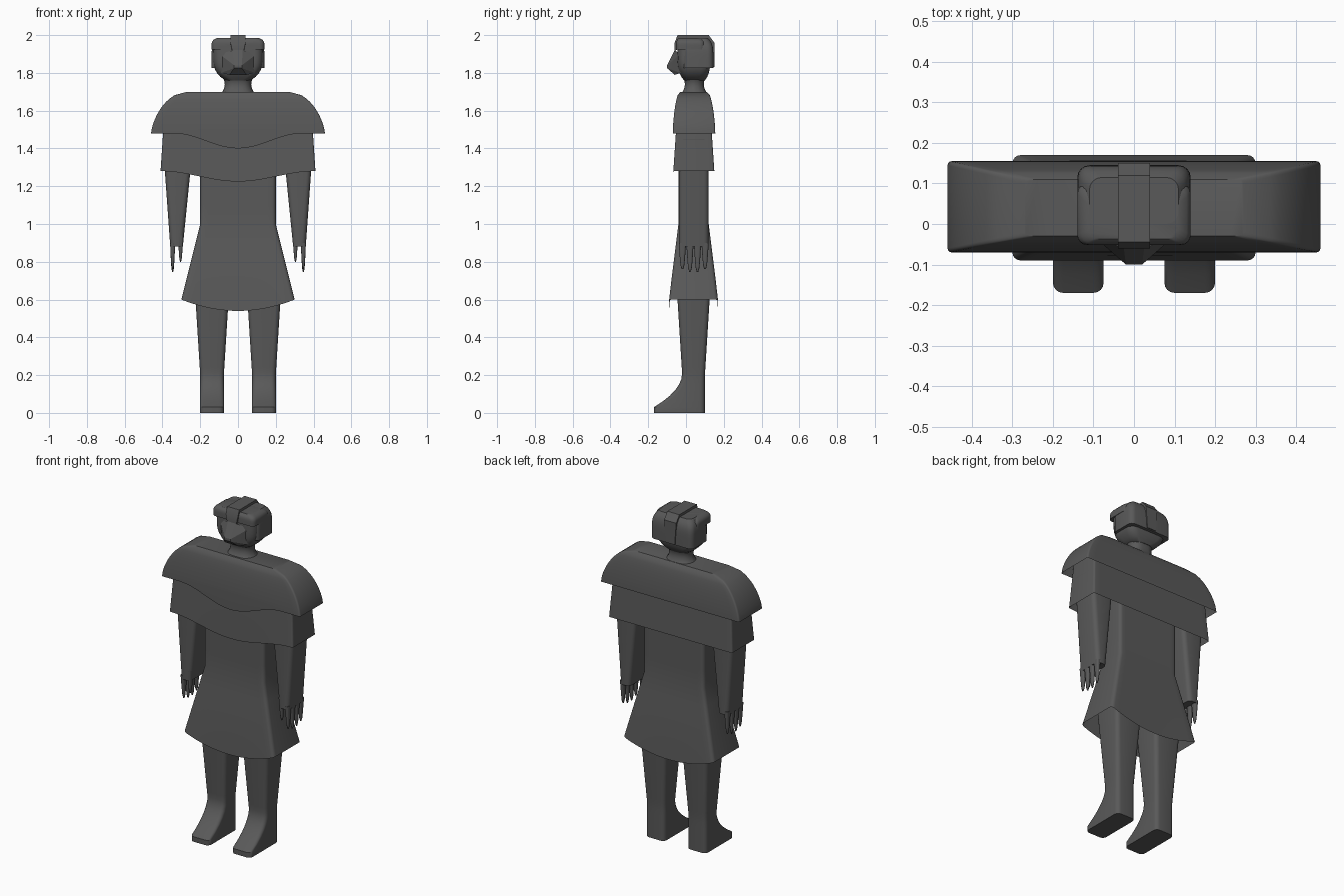
import bpy, bmesh, math

cube = bpy.data.objects.get("Cube")
if cube:
    bpy.data.objects.remove(cube, do_unlink=True)

colour = (0.1, 0.1, 0.1, 1)
grey = bpy.data.materials.new("dark grey")
grey.use_nodes = True
grey.diffuse_color = colour
grey.node_tree.nodes["Principled BSDF"].inputs["Base Color"].default_value = colour


def finish(name, bm, angle=35):
    """Turn the bmesh into a shaded object."""
    bmesh.ops.recalc_face_normals(bm, faces=bm.faces)
    mesh = bpy.data.meshes.new(name)
    bm.to_mesh(mesh)
    bm.free()
    mesh.materials.append(grey)
    obj = bpy.data.objects.new(name, mesh)
    bpy.context.collection.objects.link(obj)
    bpy.ops.object.select_all(action='DESELECT')
    obj.select_set(True)
    bpy.context.view_layer.objects.active = obj
    bpy.ops.object.shade_smooth_by_angle(angle=math.radians(angle))


def outline(left, right, front, back, radius, cuts):
    """Rounded rectangle with extra points along its front and back edges."""
    radius = min(radius, (right - left) * 0.49, (back - front) * 0.49)
    west, east = left + radius, right - radius
    south, north = front + radius, back - radius
    corners = ((east, north), (west, north), (west, south), (east, south))
    points = []
    for quarter, (x, y) in enumerate(corners):
        for step in range(5):
            angle = math.pi / 2 * (quarter + step / 4)
            points.append((x + radius * math.cos(angle), y + radius * math.sin(angle)))
        if quarter % 2 == 0:
            start, edge = points[-1]
            end = corners[quarter + 1][0]
            for cut in range(1, cuts):
                points.append((start + (end - start) * cut / cuts, edge))
    return points


def loft(name, bottom, top, steps, rule, radius, side=1, cuts=1, hem=None):
    """Stack outlines; rule(t, z) gives left, right, front and back at each height."""
    bm = bmesh.new()
    rings = []
    for step in range(steps + 1):
        t = step / steps
        z = bottom + (top - bottom) * t
        ring = []
        for x, y in outline(*rule(t, z), radius, cuts):
            drop = hem(x, y) if hem and step == 0 else 0
            ring.append(bm.verts.new((x * side, y, z - drop)))
        rings.append(ring)
    for low, high in zip(rings, rings[1:]):
        for j in range(len(low)):
            k = (j + 1) % len(low)
            bm.faces.new((low[j], low[k], high[k], high[j]))
    bm.faces.new(rings[-1])
    if not hem:
        bm.faces.new(rings[0])
    finish(name, bm)


# Tunic with a skirt that flares below the waist and dips in front and back
def tunic_shape(t, z):
    flare = max(0, 1 - z)
    half = 0.2 + flare / 4
    return -half, half, -0.04 - flare / 8, 0.12 + flare / 8


def skirt_hem(x, y):
    return 0.06 * (1 - (x / 0.3) ** 2)


loft("tunic", 0.6, 1.6, 10, tunic_shape, 0.02, cuts=16, hem=skirt_hem)


# Two-layer shoulder cape, dipping only at the front
def lower_cape_shape(t, z):
    half = 0.41 - 0.02 * t
    return -half, half, -0.067 + 0.02 * t, 0.15 - 0.02 * t


def upper_cape_shape(t, z):
    bulge = math.sqrt(1 - t ** 1.5)
    half = 0.27 + 0.19 * bulge
    return -half, half, -0.03 - 0.04 * bulge, 0.11 + 0.045 * bulge


def front_dip(depth, reach):
    def hem(x, y):
        wave = math.cos(math.pi * min(1, abs(x) / reach))
        return depth * (1 + wave) / 2 if y < 0 else 0
    return hem


loft("lower_cape", 1.28, 1.58, 3, lower_cape_shape, 0.01, cuts=24, hem=front_dip(0.055, 0.41))
loft("upper_cape", 1.48, 1.7, 12, upper_cape_shape, 0.01, cuts=24, hem=front_dip(0.08, 0.34))


# Limbs
def leg_shape(t, z):
    spread = max(0, z - 0.2) / 16
    foot = max(0, min(1, 1 - (z - 0.03) / 0.18)) ** 2
    return 0.075 - spread, 0.2 + spread, -0.02 - spread - 0.15 * foot, 0.1 + spread


def arm_shape(t, z):
    rise = z - 0.9
    return 0.29 - rise / 10, 0.36 + rise / 14, -0.038, 0.12


def finger(name, x, y, tip, root, side):
    def shape(t, z):
        half = 0.004 + 0.015 * math.sqrt(t)
        return x - half * 0.7, x + half * 0.7, y - half, y + half
    loft(name, tip, root, 8, shape, 0.01, side)


for side, label in ((1, "left"), (-1, "right")):
    loft(label + "_leg", 0, 0.72, 24, leg_shape, 0.025, side)
    loft(label + "_arm", 0.88, 1.45, 6, arm_shape, 0.025, side)
    for n in range(4):
        tip = 0.745 + 0.007 * (n - 1.5) ** 2
        finger(f"{label}_finger_{n + 1}", 0.346, 0.04 * n - 0.019, tip, 0.9, side)
    finger(label + "_thumb", 0.304, -0.018, 0.8, 0.94, side)


# Neck pinched at the middle, and head tapering to the chin
def neck_shape(t, z):
    pinch = 0.02 * (2 * t - 1) ** 2
    half = 0.07 + pinch
    return -half, half, -0.006 - pinch, 0.094 + pinch


def head_shape(t, z):
    chin = (1 - t) ** 5
    half = 0.132 - 0.065 * chin
    return -half, half, -0.045 + 0.035 * chin, 0.13 - 0.03 * chin


loft("neck", 1.69, 1.79, 8, neck_shape, 0.06)
loft("head", 1.76, 1.95, 10, head_shape, 0.045)

# Snout-like nose wedge
bm = bmesh.new()
for x, y, z in ((0.1, -0.03, 1.9), (0.09, -0.03, 1.8), (0.02, -0.1, 1.84),
                (0.02, -0.1, 1.825), (0.025, -0.06, 1.92), (0.045, -0.06, 1.79)):
    bm.verts.new((x, y, z))
    bm.verts.new((-x, y, z))
bmesh.ops.convex_hull(bm, input=bm.verts)
finish("nose_wedge", bm, 20)


# Helmet: shell over sides and back, brow above the face
def domed(front, back):
    def shape(t, z):
        dome = 0.03 * t ** 6
        return dome - 0.14, 0.14 - dome, front + dome / 2, back - dome
    return shape


loft("helmet_shell", 1.825, 1.985, 10, domed(-0.015, 0.145), 0.03)
loft("helmet_brow", 1.925, 1.985, 6, domed(-0.052, 0.1), 0.025)

# Ridge running over the helmet, narrower at its ends
bm = bmesh.new()
path = ((-0.06, 1.915), (-0.06, 1.96), (-0.045, 2), (0.12, 2), (0.15, 1.96),
        (0.15, 1.83), (0.1, 1.83), (0.1, 1.94), (-0.02, 1.94))
sides = []
for side in (1, -1):
    ring = []
    for y, z in path:
        width = 0.04 if z > 1.93 else 0.03
        ring.append(bm.verts.new((side * width, y, z)))
    bm.faces.new(ring)
    sides.append(ring)
for j in range(len(path)):
    k = (j + 1) % len(path)
    bm.faces.new((sides[0][j], sides[0][k], sides[1][k], sides[1][j]))
finish("helmet_ridge", bm, 30)
